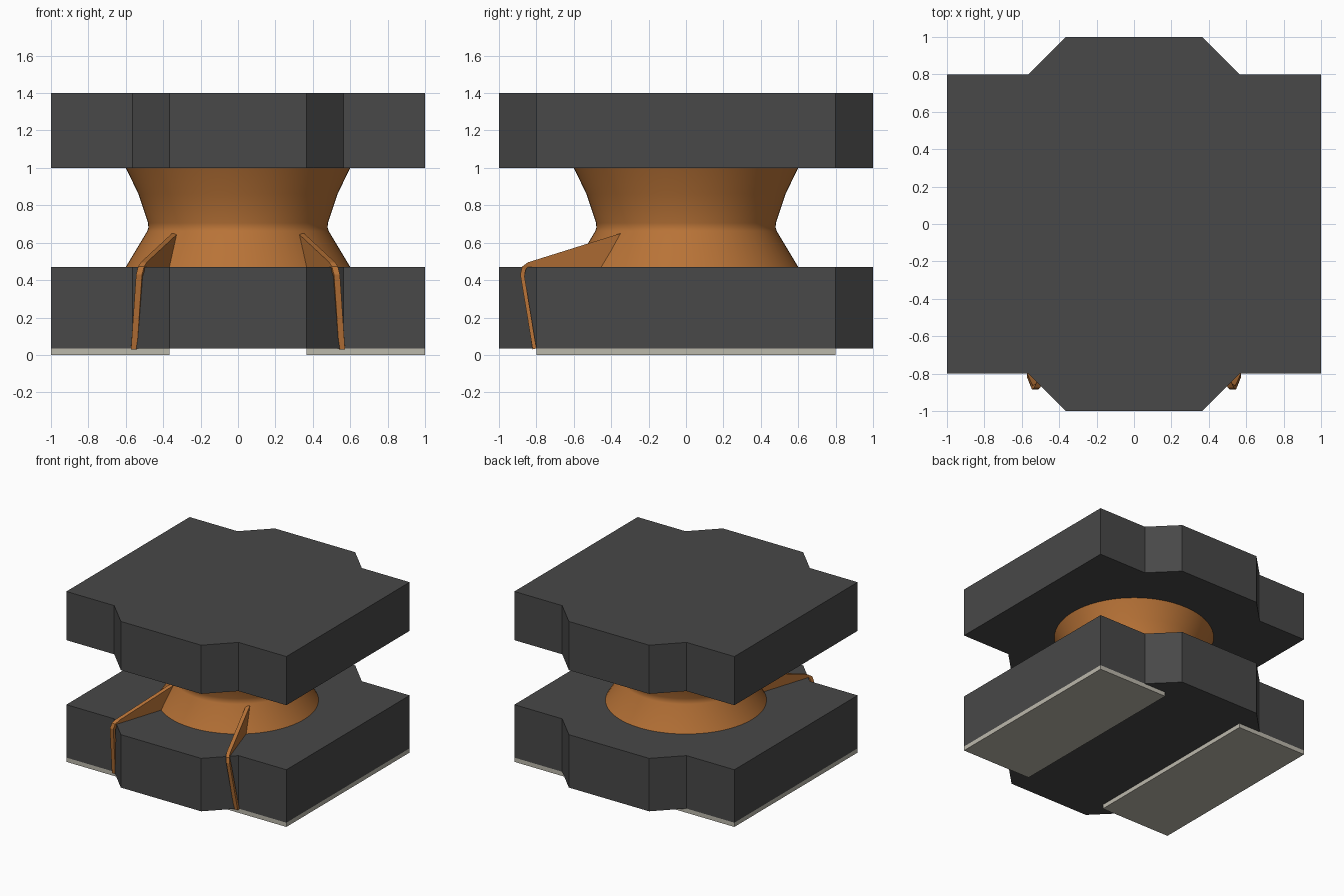
import bpy, bmesh, math

cube = bpy.data.objects.get("Cube")
if cube:
    bpy.data.objects.remove(cube, do_unlink=True)


def material(name, rgb, rough=0.6):
    m = bpy.data.materials.new(name)
    m.use_nodes = True
    m.diffuse_color = (*rgb, 1)
    bsdf = next(n for n in m.node_tree.nodes if n.type == 'BSDF_PRINCIPLED')
    bsdf.inputs["Base Color"].default_value = (*rgb, 1)
    bsdf.inputs["Roughness"].default_value = rough
    return m


charcoal = material("charcoal", (0.065, 0.065, 0.065))
copper = material("copper", (0.479, 0.171, 0.038))
pale_grey = material("pale_grey", (0.50, 0.48, 0.41))


def finish(name, bm, mat):
    bmesh.ops.recalc_face_normals(bm, faces=bm.faces)
    mesh = bpy.data.meshes.new(name)
    bm.to_mesh(mesh)
    bm.free()
    mesh.materials.append(mat)
    ob = bpy.data.objects.new(name, mesh)
    bpy.context.collection.objects.link(ob)
    return ob


def slab(name, outline, z0, z1, mat):
    """Extrude a flat outline from z0 up to z1."""
    bm = bmesh.new()
    face = bm.faces.new([bm.verts.new((x, y, z0)) for x, y in outline])
    ext = bmesh.ops.extrude_face_region(bm, geom=[face])
    top = [v for v in ext["geom"] if isinstance(v, bmesh.types.BMVert)]
    bmesh.ops.translate(bm, verts=top, vec=(0, 0, z1 - z0))
    return finish(name, bm, mat)


# Blocks: square plate with a chamfered tab at the front and back
front = [(-1, -0.8), (-0.565, -0.8), (-0.365, -1),
         (0.365, -1), (0.565, -0.8), (1, -0.8)]
block = front + [(-x, -y) for x, y in front]
slab("lower_block", block, 0.035, 0.47, charcoal)
slab("upper_block", block, 1.0, 1.4, charcoal)

# Foot pads under each side
for side, s in (("left", 1), ("right", -1)):
    pad = [(s * 0.365, -0.8), (s, -0.8), (s, 0.8), (s * 0.365, 0.8)]
    slab(side + "_foot_pad", pad, 0.0, 0.035, pale_grey)

# Waisted spool between the blocks
profile = [(0.6, 0.47), (0.485, 0.662), (0.479, 0.68), (0.481, 0.705),
           (0.532, 0.86), (0.6, 1.0)]
SEG = 64
bm = bmesh.new()
rings = [[bm.verts.new((r * math.cos(2 * math.pi * i / SEG),
                        r * math.sin(2 * math.pi * i / SEG), z))
          for i in range(SEG)] for r, z in profile]
for a, b in zip(rings, rings[1:]):
    for i in range(SEG):
        j = (i + 1) % SEG
        bm.faces.new((a[i], a[j], b[j], b[i]))
bm.faces.new(rings[0])
bm.faces.new(rings[-1])
spool = finish("spool", bm, copper)
bpy.ops.object.select_all(action='DESELECT')
spool.select_set(True)
bpy.context.view_layer.objects.active = spool
bpy.ops.object.shade_smooth_by_angle(angle=math.radians(40))

# Braces: a fin on the spool that bends into a thin strap down the front
# Each station is an outer point and an inner point
stations = [((0.337, -0.35, 0.65), (0.375, -0.45, 0.468)),
            ((0.504, -0.845, 0.495), (0.504, -0.85, 0.468)),
            ((0.518, -0.876, 0.472), (0.514, -0.858, 0.452)),
            ((0.529, -0.886, 0.43), (0.526, -0.863, 0.42)),
            ((0.556, -0.82, 0.03), (0.556, -0.80, 0.035))]
HALF = 0.016
for side, s in (("left", 1), ("right", -1)):
    bm = bmesh.new()
    loops = []
    for (ox, oy, oz), (ix, iy, iz) in stations:
        loops.append([bm.verts.new((s * x, y, z)) for x, y, z in (
            (ox - HALF, oy, oz), (ox + HALF, oy, oz),
            (ix + HALF, iy, iz), (ix - HALF, iy, iz))])
    for a, b in zip(loops, loops[1:]):
        for i in range(4):
            j = (i + 1) % 4
            bm.faces.new((a[i], a[j], b[j], b[i]))
    bm.faces.new(loops[0])
    bm.faces.new(loops[-1])
    finish(side + "_brace", bm, copper)
